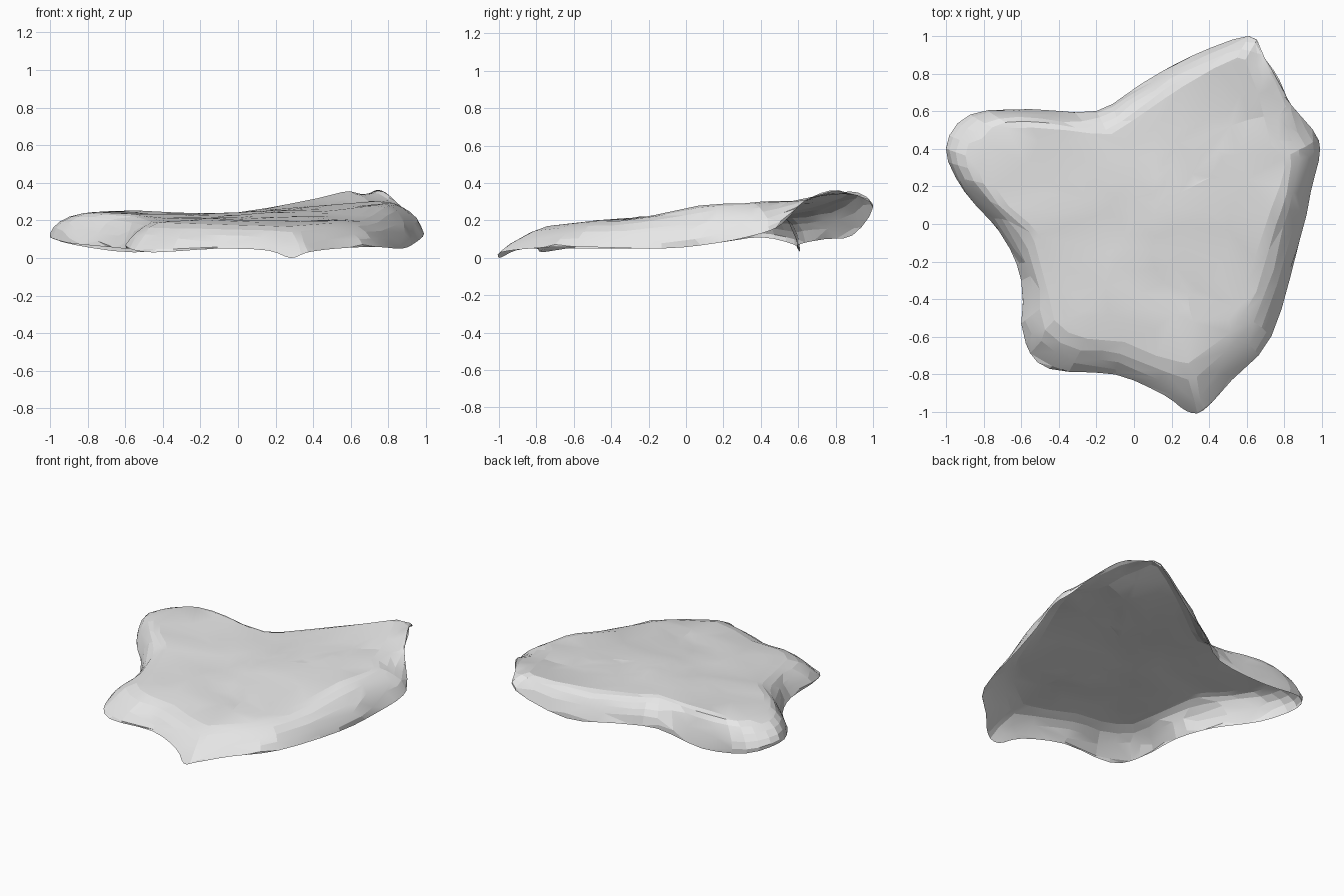
import bpy, bmesh, math
from mathutils import Vector, noise

cube = bpy.data.objects.get("Cube")
if cube:
    bpy.data.objects.remove(cube, do_unlink=True)

# Lower rim, counter-clockwise: x, y, height, shoulder inset
RIM = [
    (.99, .4, .13, .2), (.94, .51, .18, .22), (.84, .63, .3, .18),
    (.76, .77, .36, .14), (.69, .89, .34, .12), (.61, 1, .27, .13),
    (.3, .89, .12, .16), (.03, .74, .1, .15), (-.2, .6, .07, .14),
    (-.55, .61, .03, .15), (-.87, .58, .07, .18), (-1, .4, .11, .24),
    (-.9, .17, .08, .2), (-.7, -.06, .06, .18), (-.6, -.3, .05, .18),
    (-.58, -.62, .05, .26), (-.45, -.77, .03, .3), (-.1, -.8, .05, .23),
    (.16, -.91, .04, .28), (.28, -.995, 0, .36), (.37, -.99, .03, .36),
    (.52, -.83, .05, .28), (.73, -.6, .06, .24), (.87, -.13, .05, .2),
    (.94, .17, .08, .19),
]
CENTRE = Vector((.1, .02, 0))
STEPS = 3          # rim points between two given ones
SKIRT = 6          # rings from rim up to shoulder
TOP = 8            # rings from shoulder to centre


def spline(points, steps):
    """Closed smooth curve through points of any dimension."""
    n, out = len(points), []
    for i in range(n):
        a, b, c, d = (Vector(points[(i + k) % n]) for k in (-1, 0, 1, 2))
        for s in range(steps):
            t = s / steps
            out.append(b + (c - a) * t / 2
                       + (a * 2 - b * 5 + c * 4 - d) * t * t / 2
                       + (b * 3 - a - c * 3 + d) * t ** 3 / 2)
    return out


def top_height(x, y):
    """Upper surface: low front, rising to the back right, with dents."""
    right, back = max(x, 0), max(y, 0)
    rise = min(max((y + .35) / .4, 0), 1)
    z = .212 + .03 * y + (.015 + .06 * right) * rise + .05 * right * back
    z += .03 * max(0, -x - .4) + .2 * right * max(0, y - .55)
    z -= .06 * max(0, -y - .5)
    return z + .013 * noise.noise(Vector((x * 3, y * 6, 0)))


# Shell: rounded skirt, then rings closing toward the centre
bm = bmesh.new()
rings = [[] for _ in range(SKIRT + TOP)]
for x, y, z, inset in spline(RIM, STEPS):
    rim = Vector((x, y, 0))
    inward = (CENTRE - rim).normalized()
    shoulder = rim + inward * inset
    shoulder_z = top_height(shoulder.x, shoulder.y)
    # The front flares out, the rest is rounder
    flare = 1.35 + .6 * min(max(-y, 0), 1)
    for k in range(SKIRT):
        a = math.pi / 2 * k / SKIRT
        p = rim + inward * inset * (1 - math.cos(a))
        p.z = z + (shoulder_z - z) * math.sin(a) ** flare
        if k:
            p -= inward * .025 * noise.noise(p * 6)
        rings[k].append(bm.verts.new(p))
    for k in range(TOP):
        p = shoulder.lerp(CENTRE, k / TOP)
        p.z = top_height(p.x, p.y)
        rings[SKIRT + k].append(bm.verts.new(p))

count = len(rings[0])
for low, high in zip(rings, rings[1:]):
    for i in range(count):
        j = (i + 1) % count
        bm.faces.new((low[i], low[j], high[j], high[i]))
tip = bm.verts.new((CENTRE.x, CENTRE.y, top_height(CENTRE.x, CENTRE.y)))
for i in range(count):
    bm.faces.new((rings[-1][i], rings[-1][(i + 1) % count], tip))

mesh = bpy.data.meshes.new("rock_shell")
bm.to_mesh(mesh)
bm.free()
shell = bpy.data.objects.new("rock_shell", mesh)
bpy.context.collection.objects.link(shell)

# Single pale grey
grey = bpy.data.materials.new("pale_grey")
grey.use_nodes = True
colour = (.8, .8, .8, 1)
grey.diffuse_color = colour
grey.node_tree.nodes["Principled BSDF"].inputs["Base Color"].default_value = colour
mesh.materials.append(grey)

# Irregular facets
bpy.ops.object.select_all(action='DESELECT')
bpy.context.view_layer.objects.active = shell
shell.select_set(True)
facets = shell.modifiers.new("facets", 'DECIMATE')
facets.ratio = .35
bpy.ops.object.modifier_apply(modifier=facets.name)
bpy.ops.object.shade_smooth_by_angle(angle=math.radians(10))
